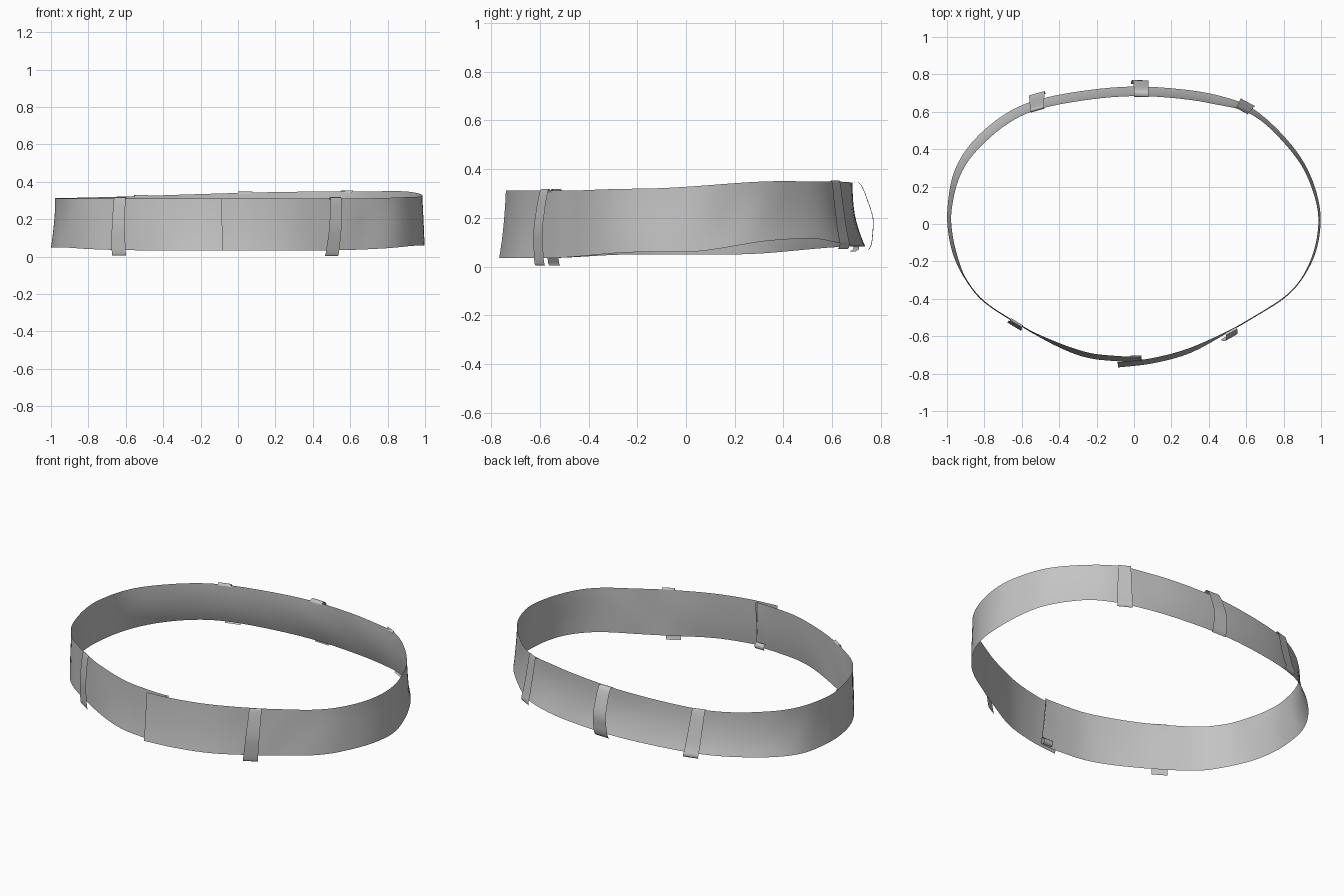
import bpy
import math
from mathutils import Vector

default = bpy.data.objects.get("Cube")
if default:
    bpy.data.objects.remove(default, do_unlink=True)

cloth = bpy.data.materials.new("grey_cloth")
cloth.use_nodes = True
GREY = (0.55, 0.55, 0.55, 1.0)
cloth.diffuse_color = GREY
cloth.node_tree.nodes["Principled BSDF"].inputs["Base Color"].default_value = GREY


def ease(value, low, high):
    """Smooth ramp from 0 to 1 between low and high."""
    t = min(1.0, max(0.0, (value - low) / (high - low)))
    return t * t * (3 - 2 * t)


def spline(points, steps):
    """Smooth open curve through the given points."""
    pts = [Vector(p) for p in points]
    pts = [pts[0] * 2 - pts[1]] + pts + [pts[-1] * 2 - pts[-2]]
    curve = []
    for a, b, c, d in zip(pts, pts[1:], pts[2:], pts[3:]):
        for s in range(steps):
            t = s / steps
            curve.append(0.5 * (2 * b + (c - a) * t
                                + (2 * a - 5 * b + 4 * c - d) * t ** 2
                                + (3 * b - a - 3 * c + d) * t ** 3))
    return curve + [pts[-2]]


def sheet(name, rows):
    """Single-layer cloth surface from equal rows of points."""
    width = len(rows[0])
    verts = [p for row in rows for p in row]
    faces = []
    for i in range(len(rows) - 1):
        for j in range(width - 1):
            k = i * width + j
            faces.append((k, k + 1, k + width + 1, k + width))
    mesh = bpy.data.meshes.new(name)
    mesh.from_pydata(verts, [], faces)
    mesh.materials.append(cloth)
    for poly in mesh.polygons:
        poly.use_smooth = True
    obj = bpy.data.objects.new(name, mesh)
    bpy.context.collection.objects.link(obj)
    return obj


# Lower edge of the band, from the tucked end round to the overlapping flap
lower_edge = spline([
    (.045, -.73), (.02, -.737), (-.1, -.733), (-.25, -.715), (-.4, -.66), (-.6, -.55),
    (-.8, -.42), (-.9, -.3), (-.965, -.17), (-.995, -.03), (-.996, .1),
    (-.965, .27), (-.88, .42), (-.73, .56), (-.555, .652), (-.3, .708),
    (0, .735), (.3, .715), (.5, .674), (.63, .62), (.765, .508), (.89, .358),
    (.966, .2), (.998, .03), (.972, -.15), (.895, -.3), (.8, -.4), (.65, -.495),
    (.5, -.582), (.3, -.69), (.1, -.745), (-.085, -.767)], 5)


def outward(i):
    a = lower_edge[max(0, i - 1)]
    b = lower_edge[min(len(lower_edge) - 1, i + 1)]
    d = (b - a).normalized()
    return Vector((-d.y, d.x, 0))


def band_point(i, v, lift=0.0):
    """Point on the band at path step i and height fraction v, lifted outward."""
    x, y = lower_edge[i]
    top = .312 + .036 * ease(y, -.2, .5) * ease(x, -1.2, .5)
    top += .008 * ease(x, .7, 1)
    low = .034 + .016 * ease(y, -.6, -.2) + .033 * ease(y, .2, .72)
    low += ease(x, .2, .9) * (.01 * ease(y, -.6, -.1)
                              + .04 * ease(y, 0, .35) * (1 - ease(y, .5, .72)))
    # The wall leans inward, most of all at the back, and less at its left corner
    back = ease(y, 0, .5) * (1 - .6 * ease(x, .4, .75))
    lean = .006 + .045 * back + .022 * ease(-y, .55, .72)
    lean += .015 * ease(abs(x), .9, .98) * (1 - back) * (1 if x < 0 else .4)
    h = min(1, max(0, v))
    inset = lean * (1 - (1 - h) ** (1.6 + .6 * back))
    # Gentle creases in the cloth
    middle = math.sin(math.pi * h)
    ripple = .002 * middle * math.sin(i * .37 + math.sin(i * .23) * 2 + v * 2)
    p = Vector((x, y, low + (top - low) * v))
    return p + outward(i) * (lift - inset + ripple)


ROWS = 8
sheet("waistband", [[band_point(i, j / ROWS) for j in range(ROWS + 1)]
                    for i in range(len(lower_edge))])


def belt_loop(name, x, y, width, foot, hump, tail, slant):
    """Narrow strap hooked over the top edge and hanging outside the band.

    hump is its stand-off at mid height, tail its stand-off at the lower end.
    """
    spot = Vector((x, y))
    i = min(range(10, len(lower_edge) - 10),
            key=lambda k: (lower_edge[k] - spot).length)
    slide = spot - lower_edge[i]
    side = Vector((0, 0, 1)).cross(outward(i))
    profile = spline([(.97, -.004), (1.01, .003), (1.0, .4 * hump),
                      (.8, .75 * hump), (.45, hump), (.15, (hump + tail) / 2),
                      (foot + .05, tail), (foot, .6 * tail)], 4)
    left, right = [], []
    for v, lift in profile:
        centre = band_point(i, v, lift) + slide.to_3d() + side * slant * (1 - v)
        half = side * width * (.46 + .08 * (1 - v))
        left.append(centre - half)
        right.append(centre + half)
    return sheet(name, [left, right])


belt_loop("front_right_loop", -.63, -.532, .08, -.11, .024, .014, 0)
belt_loop("front_left_loop", .52, -.577, .074, -.11, .03, .014, -.025)
belt_loop("back_right_loop", -.53, .659, .08, -.08, .035, .035, -.02)
belt_loop("back_centre_loop", .04, .734, .085, -.06, .072, .022, .01)
belt_loop("back_left_loop", .595, .637, .078, -.09, .022, .018, -.005)

# Small turned-in corner under the tucked end
sheet("tucked_corner", [
    [Vector((.04 - .06 * t, -.722 + .018 * math.sin(a), .05 + .018 * math.cos(a)))
     for a in (k * math.pi / 6 for k in range(7))] for t in (0, 1)])
